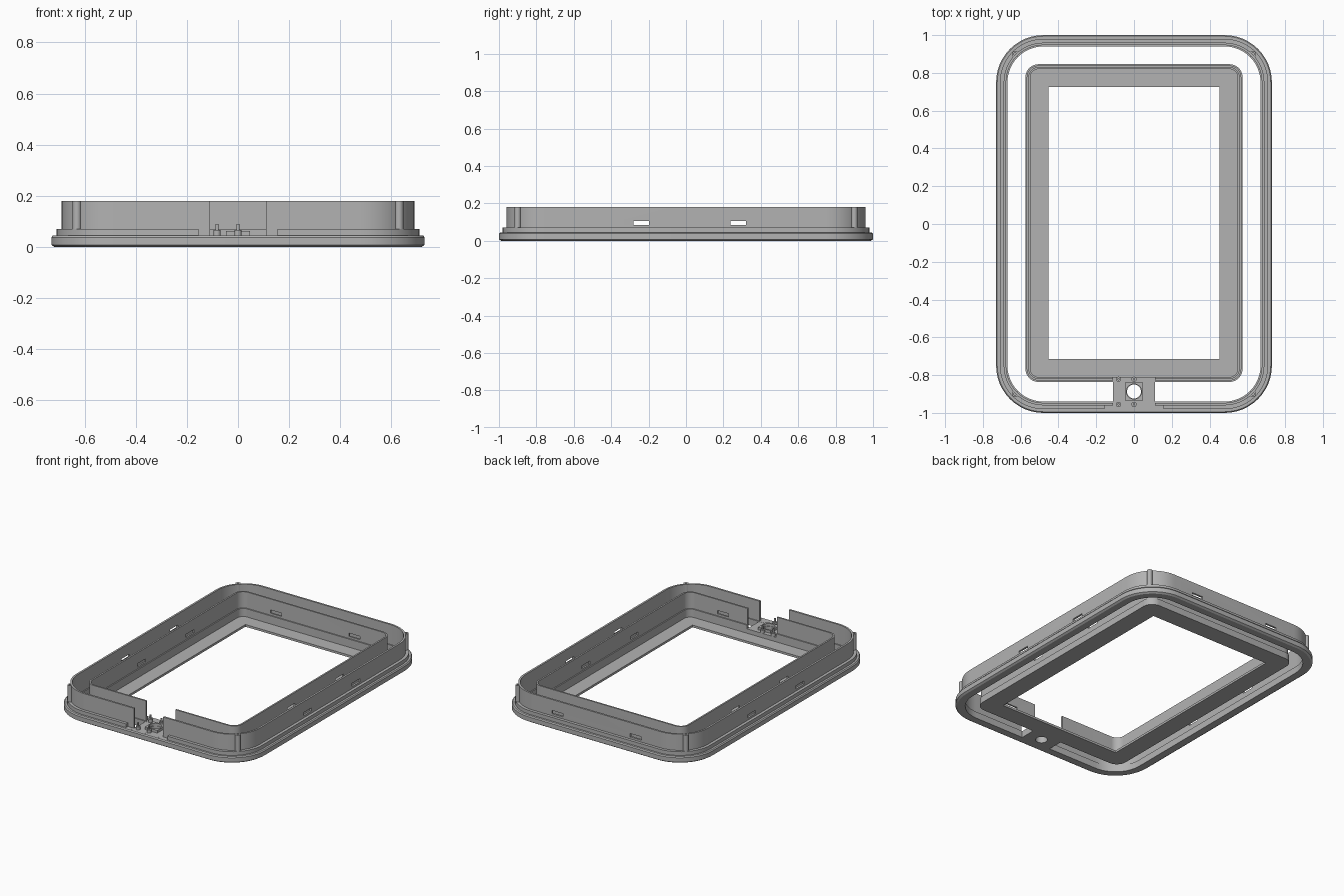
import bpy, bmesh, math

if "Cube" in bpy.data.objects:
    bpy.data.objects.remove(bpy.data.objects["Cube"])

grey = bpy.data.materials.new("mid_grey")
grey.diffuse_color = (0.45, 0.45, 0.45, 1)
grey.use_nodes = True
grey.node_tree.nodes["Principled BSDF"].inputs["Base Color"].default_value = grey.diffuse_color


def finish(name, bm):
    bmesh.ops.recalc_face_normals(bm, faces=bm.faces)
    me = bpy.data.meshes.new(name)
    bm.to_mesh(me)
    bm.free()
    ob = bpy.data.objects.new(name, me)
    bpy.context.collection.objects.link(ob)
    me.materials.append(grey)
    return ob


def rounded_loop(bm, hw, hh, r, z, cy, n=12):
    """Rounded rectangle of vertices at height z."""
    vs = []
    for q, (sx, sy) in enumerate([(1, 1), (-1, 1), (-1, -1), (1, -1)]):
        for i in range(n + 1):
            a = (q + i / n) * math.pi / 2
            vs.append(bm.verts.new((sx * (hw - r) + r * math.cos(a),
                                    cy + sy * (hh - r) + r * math.sin(a), z)))
    return vs


def frame(name, sections, cy=0.0):
    """Closed band through a ring of rounded rectangles."""
    bm = bmesh.new()
    loops = [rounded_loop(bm, *s, cy) for s in sections]
    for a, b in zip(loops, loops[1:] + loops[:1]):
        for i in range(len(a)):
            j = (i + 1) % len(a)
            bm.faces.new((a[i], a[j], b[j], b[i]))
    return finish(name, bm)


def box(name, x0, x1, y0, y1, z0, z1):
    bm = bmesh.new()
    bmesh.ops.create_cube(bm, size=1)
    for v in bm.verts:
        v.co = ((x0, x1)[v.co.x > 0], (y0, y1)[v.co.y > 0], (z0, z1)[v.co.z > 0])
    return finish(name, bm)


def cylinder(name, x, y, r, z0, z1, n=24):
    bm = bmesh.new()
    bmesh.ops.create_cone(bm, cap_ends=True, segments=n, radius1=r, radius2=r, depth=z1 - z0)
    bmesh.ops.translate(bm, verts=bm.verts, vec=(x, y, (z0 + z1) / 2))
    return finish(name, bm)


def activate(ob):
    bpy.ops.object.select_all(action='DESELECT')
    ob.select_set(True)
    bpy.context.view_layer.objects.active = ob


def cut(ob, cutter):
    m = ob.modifiers.new("cut", 'BOOLEAN')
    m.operation, m.solver, m.object = 'DIFFERENCE', 'EXACT', cutter
    activate(ob)
    bpy.ops.object.modifier_apply(modifier=m.name)
    bpy.data.objects.remove(cutter)


# Outer rim: rounded flange, stepped lip and tall thin wall
rim = [(0.012, 0), (0, 0.008), (0, 0.038), (0.006, 0.045), (0.02, 0.045), (0.02, 0.07),
       (0.04, 0.07), (0.04, 0.18), (0.053, 0.18), (0.053, 0.045), (0.06, 0.045), (0.06, 0)]
outer_rim = frame("outer_rim", [(0.73 - d, 1 - d, 0.25 - d, z) for d, z in rim])

# Inner tray: flat screen ledge with a surrounding wall
tray = [(0, 0), (0, 0.045), (0.007, 0.045), (0.007, 0.18), (0.018, 0.18),
        (0.018, 0.07), (0.026, 0.07), (0.026, 0.015)]
sections = [(0.575 - d, 0.841 - d, 0.07 - d, z) for d, z in tray]
sections += [(0.452, 0.72, 0.002, 0.015), (0.452, 0.72, 0.002, 0)]
inner_tray = frame("inner_tray", sections, cy=0.005)

# Slots through the side and back walls, and the front wall opening
for ob in (outer_rim, inner_tray):
    for y in (-0.24, 0.28):
        cut(ob, box("slot", -1, 1, y - 0.042, y + 0.042, 0.084, 0.106))
    for x in (-0.295, 0.295):
        cut(ob, box("slot", x - 0.042, x + 0.042, 0.5, 1.1, 0.084, 0.106))
    cut(ob, box("opening", -0.11, 0.11, -1.1, -0.78, 0.0451, 0.3))
cut(inner_tray, box("slot", 0.253, 0.337, -0.9, -0.7, 0.084, 0.106))
cut(outer_rim, box("lip_gap", -0.155, 0.155, -1.1, -0.9602, 0.0452, 0.1))

# Bridge joining tray and rim, with a round hole and a raised collar
bridge = box("bridge", -0.11, 0.11, -0.95, -0.825, 0.0, 0.044)
cut(bridge, cylinder("hole", 0, -0.887, 0.037, -0.1, 0.2, 32))
collar = box("hole_collar", -0.047, 0.047, -0.934, -0.84, 0.043, 0.062)
cut(collar, cylinder("hole", 0, -0.887, 0.04, -0.1, 0.2, 32))

# Small mounting pegs beside the hole
pegs = []
for x in (-0.082, 0):
    for y in (-0.955, -0.822):
        pegs.append(cylinder("peg_base", x, y, 0.014, 0.04, 0.066, 16))
        pegs.append(cylinder("peg_tip", x, y, 0.006, 0.06, 0.09, 12))

# Screw posts in the four corners of the rim wall
posts = []
for sx in (-1, 1):
    for sy in (-1, 1):
        x, y = sx * 0.63, sy * 0.9
        post = cylinder("corner_post", x, y, 0.017, 0.03, 0.18)
        cut(post, cylinder("hole", x, y, 0.007, 0.1, 0.3, 12))
        posts.append(post)

for ob in [outer_rim, inner_tray, bridge, collar] + pegs + posts:
    activate(ob)
    bpy.ops.object.shade_smooth_by_angle(angle=math.radians(30))
